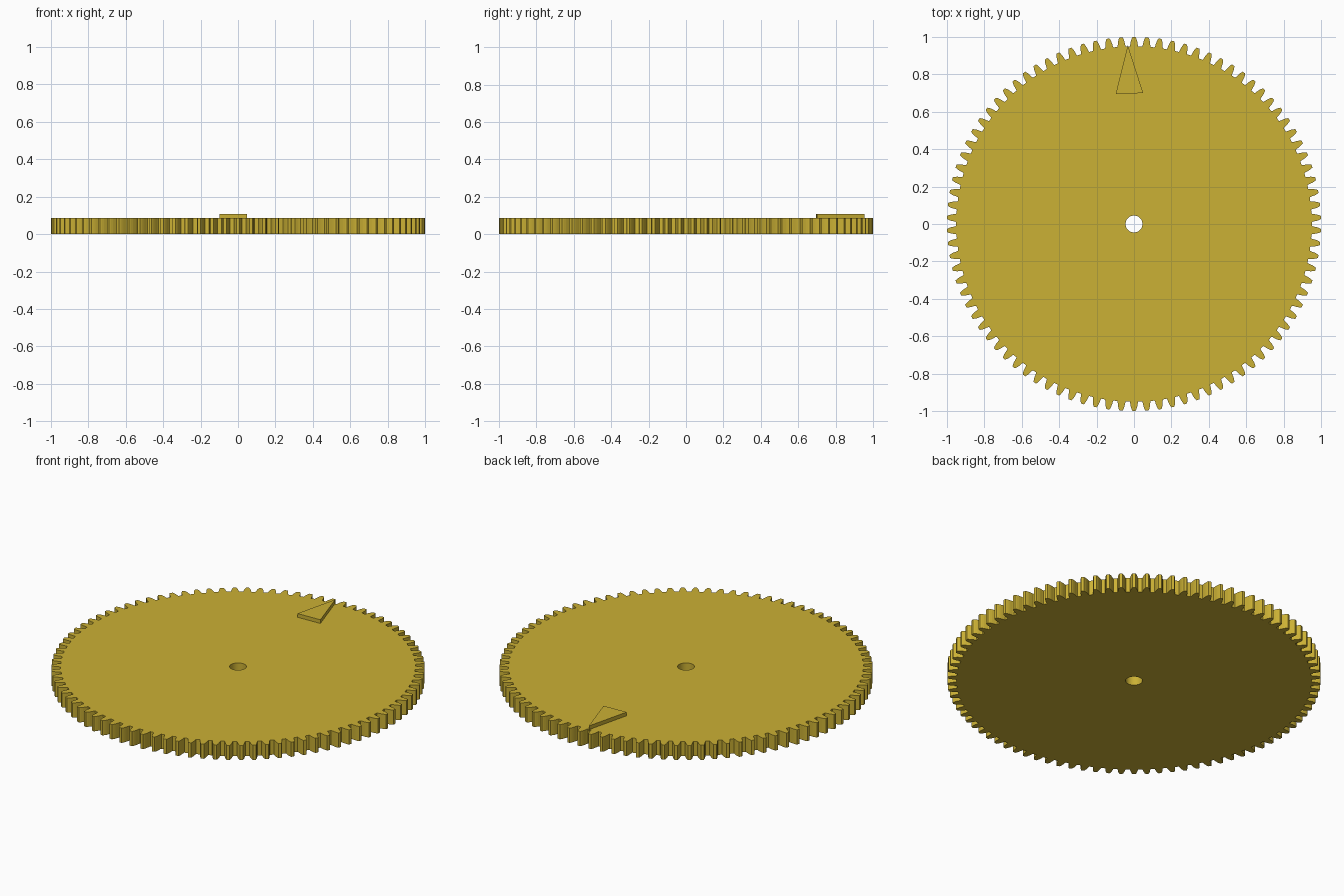
import bpy, bmesh, math

if "Cube" in bpy.data.objects:
    bpy.data.objects.remove(bpy.data.objects["Cube"])

TEETH, THICK, BORE = 90, 0.087, 0.045
PITCH = 2 * math.pi / TEETH

gold = bpy.data.materials.new("mustard_gold")
gold.diffuse_color = (0.60, 0.44, 0.035, 1)
gold.use_nodes = True
gold.node_tree.nodes["Principled BSDF"].inputs["Base Color"].default_value = gold.diffuse_color


def add_object(name, bm):
    bmesh.ops.recalc_face_normals(bm, faces=bm.faces)
    mesh = bpy.data.meshes.new(name)
    bm.to_mesh(mesh)
    bm.free()
    mesh.materials.append(gold)
    obj = bpy.data.objects.new(name, mesh)
    bpy.context.collection.objects.link(obj)
    return obj


def polar(r, a):
    return r * math.cos(a), r * math.sin(a)


# Gear wheel: one curved tooth flank, mirrored and repeated around the rim
flank = [(0.950, 0.34), (0.957, 0.305), (0.968, 0.275),
         (0.979, 0.24), (0.990, 0.185), (1.0, 0.115)]
tooth = [(r, -w) for r, w in flank] + [(r, w) for r, w in reversed(flank)]
rim = [polar(r, math.pi / 2 + (i + w) * PITCH) for i in range(TEETH) for r, w in tooth]
bore = [polar(BORE, 2 * math.pi * i / 48) for i in range(48)]

bm = bmesh.new()
edges = []
for loop in (rim, bore):
    verts = [bm.verts.new((x, y, 0)) for x, y in loop]
    edges += [bm.edges.new((verts[i - 1], verts[i])) for i in range(len(verts))]
bmesh.ops.triangle_fill(bm, edges=edges, use_beauty=True)
cap = bmesh.ops.extrude_face_region(bm, geom=bm.faces[:])
bmesh.ops.translate(bm, vec=(0, 0, THICK),
                    verts=[v for v in cap["geom"] if isinstance(v, bmesh.types.BMVert)])
gear = add_object("gear_wheel", bm)

# Raised triangular pointer on the top face, sunk slightly into the wheel
bm = bmesh.new()
base = bm.faces.new([bm.verts.new((x, y, THICK - 0.01))
                     for x, y in ((-0.098, 0.694), (0.049, 0.70), (-0.033, 0.955))])
cap = bmesh.ops.extrude_face_region(bm, geom=[base])
bmesh.ops.translate(bm, vec=(0, 0, 0.032),
                    verts=[v for v in cap["geom"] if isinstance(v, bmesh.types.BMVert)])
add_object("pointer", bm)
